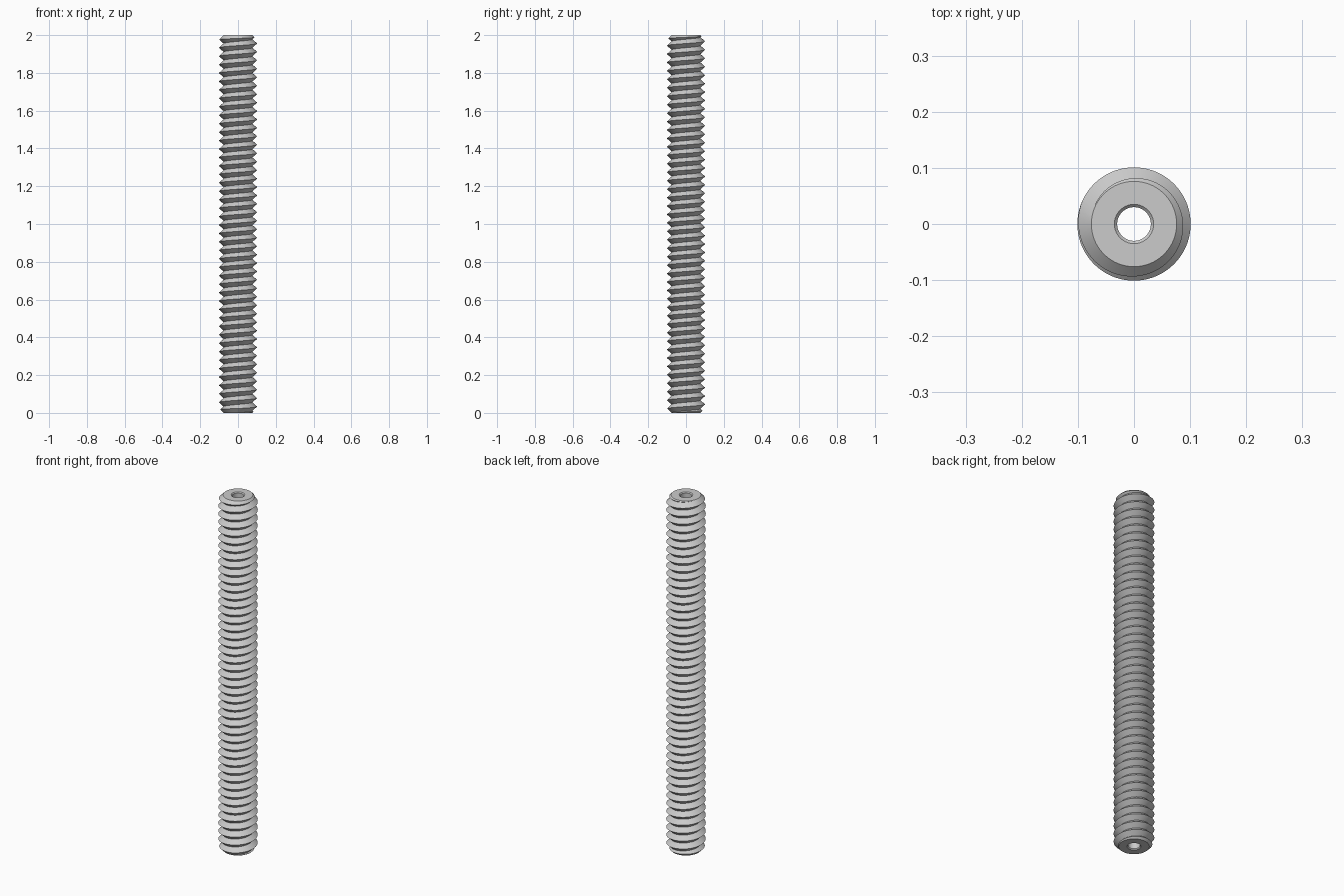
import bpy, bmesh, math

if "Cube" in bpy.data.objects:
    bpy.data.objects.remove(bpy.data.objects["Cube"])

LENGTH, PITCH = 2.0, 0.0447
CREST, ROOT, HOLE, BEVEL = 0.101, 0.076, 0.03, 0.005
TOP_CREST = 1.978          # height of the first full crest on the -x side
SIDES = 72

steel = bpy.data.materials.new("grey steel")
steel.use_nodes = True
GREY = (0.6, 0.6, 0.6, 1)
steel.diffuse_color = GREY
steel.node_tree.nodes["Principled BSDF"].inputs["Base Color"].default_value = GREY


def finish(bm, name):
    bmesh.ops.recalc_face_normals(bm, faces=bm.faces)
    mesh = bpy.data.meshes.new(name)
    bm.to_mesh(mesh)
    bm.free()
    mesh.materials.append(steel)
    obj = bpy.data.objects.new(name, mesh)
    bpy.context.collection.objects.link(obj)
    return obj


def helical_thread():
    """Endless V thread: alternate crest and root rows, one pitch per turn."""
    bm = bmesh.new()
    rows = 2 * (math.ceil(LENGTH / PITCH) + 6)
    base = TOP_CREST - PITCH * (rows / 2 - 3)
    grid = []
    for i in range(rows):
        radius = ROOT if i % 2 else CREST
        ring = []
        for j in range(SIDES):
            a = math.tau * j / SIDES
            z = base + PITCH * (i / 2 + j / SIDES)
            ring.append(bm.verts.new((-radius * math.cos(a), -radius * math.sin(a), z)))
        grid.append(ring)

    def vert(i, j):
        return grid[i][j] if j < SIDES else grid[i + 2][0]

    for i in range(rows - 1):
        for j in range(SIDES):
            if j == SIDES - 1 and i + 3 >= rows:
                continue
            a, b, c, d = vert(i, j), vert(i, j + 1), vert(i + 1, j + 1), vert(i + 1, j)
            bm.faces.new((a, b, c))
            bm.faces.new((a, c, d))
    # close both ends beyond the rod
    rim = [e for e in bm.edges if e.is_boundary]
    for end in (-1, 1):
        tip = bm.verts.new((0, 0, LENGTH / 2 + end * (LENGTH / 2 + 6 * PITCH)))
        for e in rim:
            if (e.verts[0].co.z - LENGTH / 2) * end > 0:
                bm.faces.new((e.verts[0], e.verts[1], tip))
    return finish(bm, "threaded_rod")


def bored_blank():
    """Chamfered tube that trims the thread to length and bores it."""
    bm = bmesh.new()
    slope = 0.04
    outer = ROOT + slope
    profile = [(HOLE, BEVEL), (HOLE + BEVEL, 0), (ROOT, 0), (outer, slope),
               (outer, LENGTH - slope), (ROOT, LENGTH),
               (HOLE + BEVEL, LENGTH), (HOLE, LENGTH - BEVEL)]
    rings = [[bm.verts.new((r * math.cos(math.tau * (j + 0.5) / SIDES),
                            r * math.sin(math.tau * (j + 0.5) / SIDES), z))
              for j in range(SIDES)] for r, z in profile]
    for k, ring in enumerate(rings):
        nxt = rings[(k + 1) % len(rings)]
        for j in range(SIDES):
            n = (j + 1) % SIDES
            bm.faces.new((ring[j], ring[n], nxt[n], nxt[j]))
    return finish(bm, "blank_cutter")


rod = helical_thread()
blank = bored_blank()
blank.hide_render = True

# trim the thread with the blank
trim = rod.modifiers.new("trim", 'BOOLEAN')
trim.operation = 'INTERSECT'
trim.solver = 'EXACT'
trim.object = blank
bpy.context.view_layer.objects.active = rod
rod.select_set(True)
bpy.ops.object.modifier_apply(modifier=trim.name)
bpy.data.objects.remove(blank)
bpy.ops.object.shade_smooth_by_angle(angle=math.radians(20))
